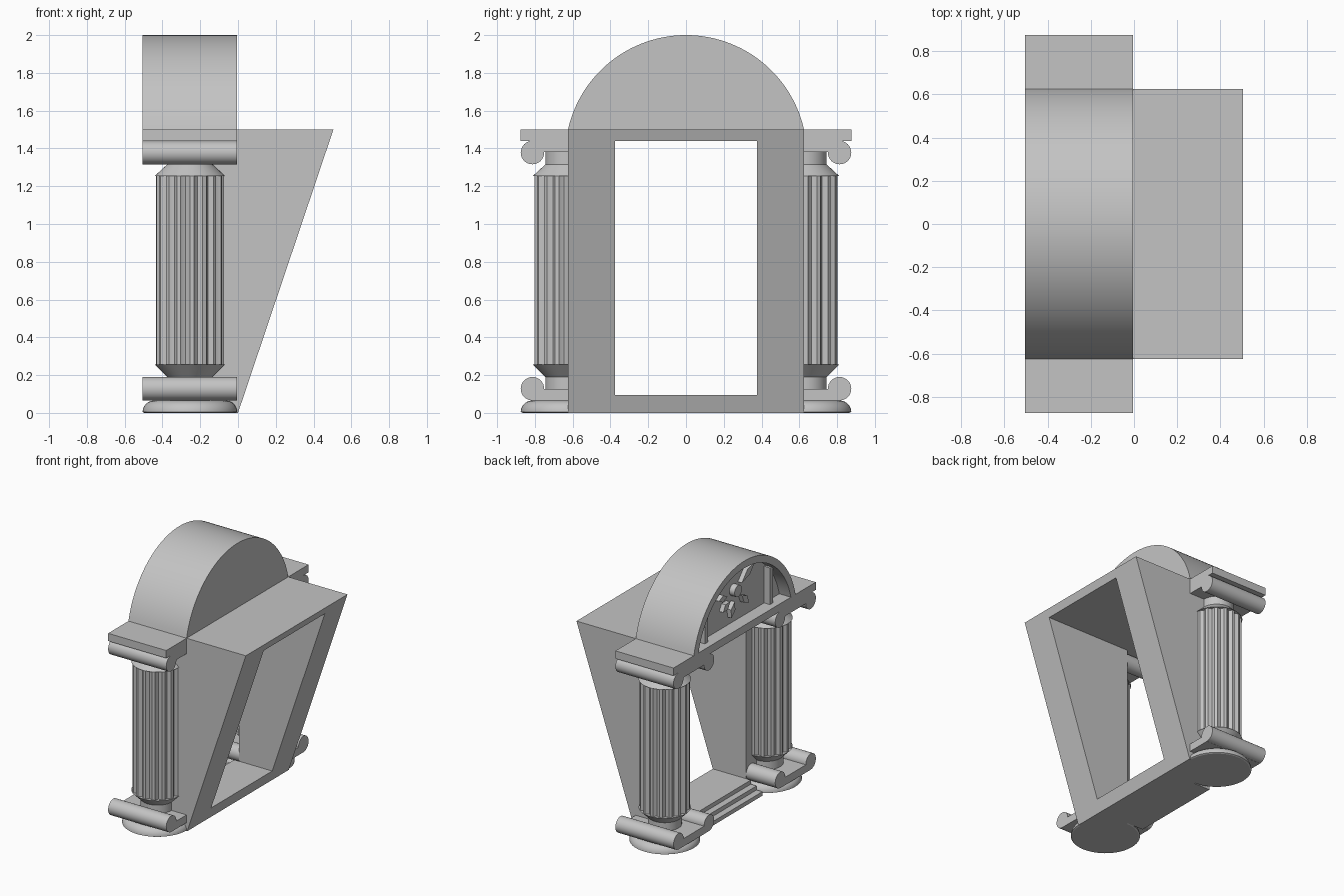
import bpy, bmesh, math
from mathutils import Vector

if "Cube" in bpy.data.objects:
    bpy.data.objects.remove(bpy.data.objects["Cube"])

stone = bpy.data.materials.new("grey stone")
stone.use_nodes = True
GREY = (0.55, 0.55, 0.55, 1)
stone.diffuse_color = GREY
stone.node_tree.nodes["Principled BSDF"].inputs["Base Color"].default_value = GREY

FRONT, REAR = -0.505, -0.005      # depth range of the facade along x
MID = (FRONT + REAR) / 2          # column axis
WALL, DOOR = 0.625, 0.375         # half widths of the body and the doorway
SPRING, SILL, HEAD = 1.5, 0.095, 1.44
parts = []


def finish(name, bm):
    bmesh.ops.recalc_face_normals(bm, faces=bm.faces)
    mesh = bpy.data.meshes.new(name)
    bm.to_mesh(mesh)
    bm.free()
    mesh.materials.append(stone)
    obj = bpy.data.objects.new(name, mesh)
    bpy.context.collection.objects.link(obj)
    parts.append(obj)
    return obj


def prism(name, points, axis, low, high):
    """Extrude a flat outline along one axis."""
    place = {"x": lambda a, b, d: (d, a, b),
             "y": lambda a, b, d: (a, d, b),
             "z": lambda a, b, d: (a, b, d)}[axis]
    bm = bmesh.new()
    face = bm.faces.new([bm.verts.new(place(a, b, low)) for a, b in points])
    moved = bmesh.ops.extrude_face_region(bm, geom=[face])["geom"]
    shift = Vector(place(0, 0, high - low))
    bmesh.ops.translate(bm, vec=shift, verts=[v for v in moved if isinstance(v, bmesh.types.BMVert)])
    # Extruding keeps the first cap, so both ends stay closed
    if face.is_valid is False or len(face.verts) == 0:
        bmesh.ops.holes_fill(bm, edges=bm.edges)
    return finish(name, bm)


def rect(a0, a1, b0, b1):
    return [(a0, b0), (a1, b0), (a1, b1), (a0, b1)]


def arc(cx, cy, r, start, end, count):
    return [(cx + r * math.cos(start + (end - start) * i / count),
             cy + r * math.sin(start + (end - start) * i / count)) for i in range(count + 1)]


def circle(cx, cy, r, count=32):
    return arc(cx, cy, r, 0, math.tau, count)[:-1]


def lathe(name, profile, cx, cy, steps=48):
    """Spin a radius/height profile around a vertical axis."""
    bm = bmesh.new()
    verts = [bm.verts.new((cx + r, cy, z)) for r, z in profile]
    edges = [bm.edges.new(pair) for pair in zip(verts, verts[1:])]
    bmesh.ops.spin(bm, geom=verts + edges, cent=(cx, cy, 0), axis=(0, 0, 1),
                   angle=math.tau, steps=steps)
    bmesh.ops.remove_doubles(bm, verts=bm.verts, dist=0.0001)
    return finish(name, bm)


def slope(z):
    """Depth of the leaning rear face at a height."""
    return 0.505 * z / SPRING


# Leaning passage: two walls, a head and a stepped sill
for side, label in ((1, "left"), (-1, "right")):
    prism(label + "_wall", [(MID, 0), (0, 0), (slope(SPRING), SPRING), (MID, SPRING)],
          "y", side * DOOR, side * WALL)
prism("passage_head", [(MID, HEAD), (slope(HEAD), HEAD), (slope(SPRING), SPRING), (MID, SPRING)],
      "y", -DOOR, DOOR)
steps = [(0, 0), (slope(SILL), SILL)]
for i in range(3):
    x = MID - 0.04 - 0.05 * i
    steps += [(x, SILL * (3 - i) / 3), (x, SILL * (2 - i) / 3)]
prism("stepped_sill", steps, "y", -DOOR, DOOR)

# Lintel slab across both columns
prism("lintel", rect(-0.875, 0.875, HEAD, SPRING), "x", FRONT, REAR)

# Fluted outline of a shaft
FLUTES, RADIUS, DEPTH = 16, 0.178, 0.02
flutes = []
for i in range(FLUTES):
    for t in (0, 0.3, 0.42, 0.65, 0.88):
        dip = 0 if t < 0.35 else DEPTH * math.sin(math.pi * (t - 0.3) / 0.7)
        a = math.tau * (i + t) / FLUTES
        flutes.append(((RADIUS - dip) * math.cos(a), (RADIUS - dip) * math.sin(a)))

# Columns with scrolls above and below
for side, label in ((1, "left"), (-1, "right")):
    cy = side * WALL
    rim = [(r, z) for r, z in arc(0.19, 0.005, 0.06, 0, math.pi / 2, 8)]
    lathe(label + "_base_disc", [(0, 0), (0.24, 0)] + rim + [(0, 0.065)], MID, cy)
    lathe(label + "_lower_neck", [(0, 0.12), (0.12, 0.12), (0.12, 0.19), (0.185, 0.255), (0, 0.255)], MID, cy)
    prism(label + "_shaft", [(MID + a, cy + b) for a, b in flutes], "z", 0.25, 1.26)
    lathe(label + "_upper_neck", [(0, 1.255), (0.185, 1.255), (0.12, 1.315), (0.12, 1.39), (0, 1.39)], MID, cy)
    for where, low, axis_z in (("lower", 0.065, 0.128), ("upper", 1.38, 1.378)):
        prism(f"{label}_{where}_plate", rect(cy - 0.188, cy + 0.188, low, low + 0.061), "x", FRONT, REAR)
        for end in (-1, 1):
            prism(f"{label}_{where}_scroll", circle(cy + end * 0.188, axis_z, 0.062), "x", FRONT, REAR)

# Arched pediment: solid segment plus a projecting rim
ARC_R, INNER_R = 0.6406, 0.585
ARC_Z = 2 - ARC_R
PANEL = FRONT + 0.1


def segment(r):
    start = math.asin((SPRING - ARC_Z) / r)
    return arc(0, ARC_Z, r, start, math.pi - start, 56)


prism("pediment", segment(ARC_R), "x", PANEL, REAR)
prism("pediment_rim", segment(ARC_R) + segment(INNER_R)[::-1], "x", FRONT, PANEL)

# Upright bars and raised ornament on the recessed panel
for side in (-1, 1):
    y = side * 0.4
    prism("panel_bar", rect(y - 0.018, y + 0.018, SPRING, 1.785), "x", PANEL - 0.05, PANEL)
CENTRE_Z = 1.75
prism("ornament_boss", circle(0, CENTRE_Z, 0.045, 24), "x", PANEL - 0.045, PANEL)
for degrees, distance, half in ((33, 0.17, 0.1), (180, 0.17, 0.05), (212, 0.15, 0.05),
                                (250, 0.14, 0.06), (-45, 0.15, 0.06)):
    a = math.radians(degrees)
    along, across = Vector((-math.cos(a), math.sin(a))), Vector((math.sin(a), math.cos(a)))
    c = Vector((0, CENTRE_Z)) + along * distance
    diamond = [c + along * half, c + across * 0.028, c - along * half, c - across * 0.028]
    prism("ornament_petal", [tuple(p) for p in diamond], "x", PANEL - 0.035, PANEL)

# Smooth the curved surfaces, keep the edges crisp
bpy.ops.object.select_all(action="DESELECT")
for obj in parts:
    obj.select_set(True)
bpy.context.view_layer.objects.active = parts[0]
bpy.ops.object.shade_smooth_by_angle(angle=math.radians(20))
